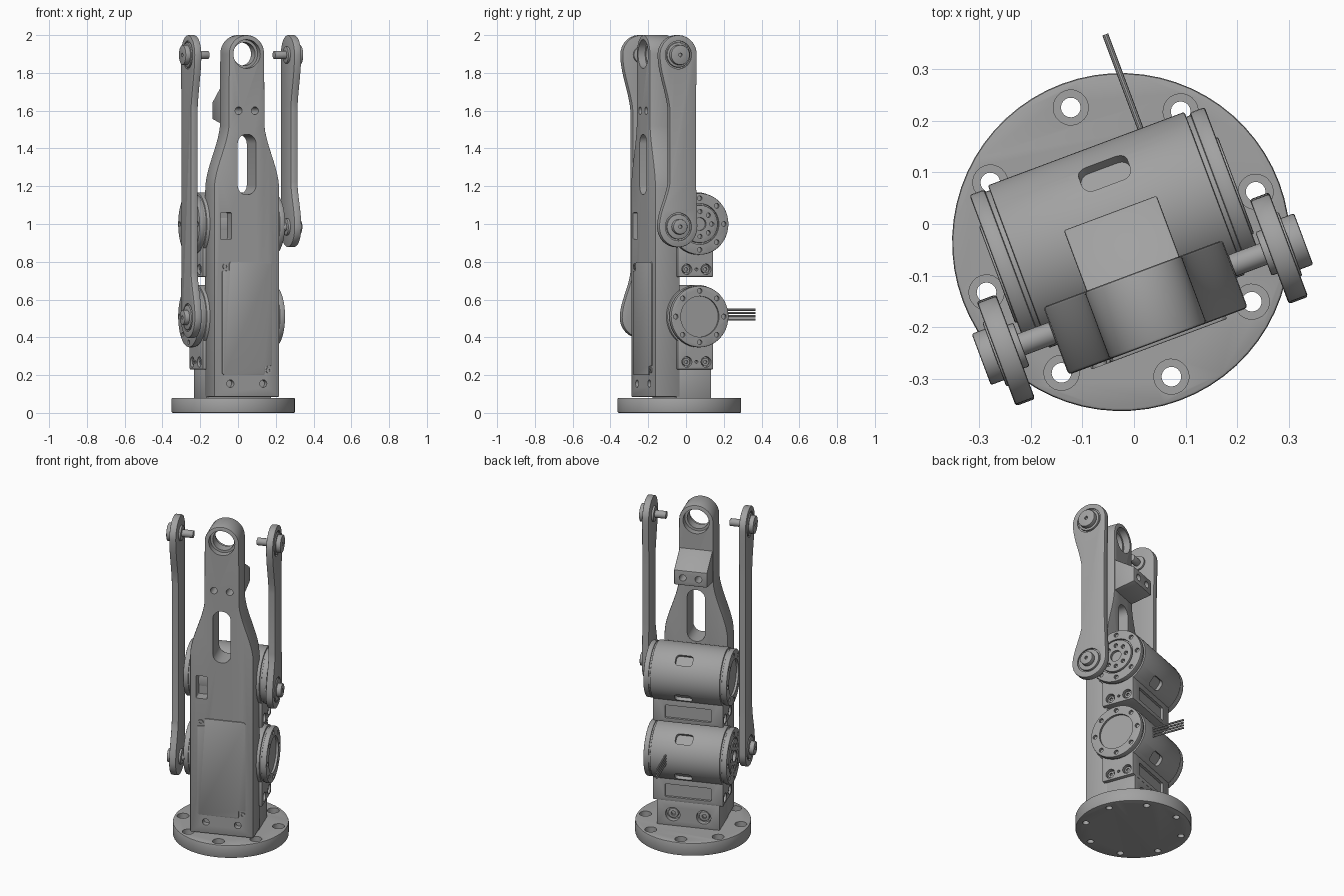
import bpy, bmesh
from math import sin, cos, pi, radians
from mathutils import Matrix

if "Cube" in bpy.data.objects:
    bpy.data.objects.remove(bpy.data.objects["Cube"])

# The whole mechanism is turned on its base
PLACE = Matrix.Translation((-0.025, -0.035, 0)) @ Matrix.Rotation(radians(20.5), 4, 'Z')

grey = bpy.data.materials.new("machined grey")
grey.use_nodes = True
grey.diffuse_color = (0.36, 0.36, 0.36, 1)
grey.node_tree.nodes["Principled BSDF"].inputs["Base Color"].default_value = grey.diffuse_color

AXES = {'x': lambda p, t: (t, p[0], p[1]),
        'y': lambda p, t: (p[0], t, p[1]),
        'z': lambda p, t: (p[0], p[1], t)}
parts, cutters = [], []


# Outlines
def arc(cx, cy, r, start=0, end=2 * pi, n=40):
    full = end - start > 6.2
    return [(cx + r * cos(start + (end - start) * i / n), cy + r * sin(start + (end - start) * i / n))
            for i in range(n if full else n + 1)]


def rounded(cx, cy, w, h, r):
    pts = []
    for i, (sx, sy) in enumerate(((1, 1), (-1, 1), (-1, -1), (1, -1))):
        pts += arc(cx + sx * (w - r), cy + sy * (h - r), r, i * pi / 2, (i + 1) * pi / 2, 6)
    return pts


def rect(x0, x1, y0, y1):
    return [(x0, y0), (x1, y0), (x1, y1), (x0, y1)]


def ease(a, b, z0, z1, n=12):
    return [(a + (b - a) * (t * t * (3 - 2 * t)), z0 + (z1 - z0) * t) for t in (i / n for i in range(1, n))]


# Solids: each is (outline, axis, start, end)
def solid(name, *prisms, bevel=0.0, cutter=False, turn=None):
    bm = bmesh.new()
    for pts, axis, a, b in prisms:
        lo = [bm.verts.new(AXES[axis](p, a)) for p in pts]
        hi = [bm.verts.new(AXES[axis](p, b)) for p in pts]
        bm.faces.new(lo)
        bm.faces.new(hi)
        for i in range(len(pts)):
            j = (i + 1) % len(pts)
            bm.faces.new((lo[i], lo[j], hi[j], hi[i]))
    bmesh.ops.recalc_face_normals(bm, faces=bm.faces)
    if turn:
        bmesh.ops.transform(bm, matrix=turn, verts=bm.verts)
    mesh = bpy.data.meshes.new(name)
    bm.to_mesh(mesh)
    bm.free()
    mesh.materials.append(grey)
    ob = bpy.data.objects.new(name, mesh)
    bpy.context.collection.objects.link(ob)
    ob.matrix_basis = PLACE
    if bevel:
        mod = ob.modifiers.new("edges", 'BEVEL')
        mod.width, mod.segments, mod.limit_method, mod.angle_limit = bevel, 2, 'ANGLE', radians(40)
    (cutters if cutter else parts).append(ob)
    return ob


def cut(target, *prisms, turn=None):
    tool = solid("cutter", *prisms, cutter=True, turn=turn)
    tool.hide_render = True
    mod = target.modifiers.new("cut", 'BOOLEAN')
    mod.operation, mod.solver, mod.object = 'DIFFERENCE', 'EXACT', tool


# Base flange with counterbored holes
base = solid("base_flange", (arc(0, 0, 0.327, n=64), 'z', 0, 0.08), bevel=0.006)
spots = arc(0, 0, 0.278, n=8)
cut(base, *[(arc(x, y, 0.034, n=24), 'z', 0.045, 0.1) for x, y in spots])
cut(base, *[(arc(x, y, 0.019, n=24), 'z', -0.1, 0.06) for x, y in spots])

# Main link: wide body narrowing to a ringed neck
FRONT, BACK = -0.205, -0.065
outline = [(-0.185, 0.085), (0.185, 0.085), (0.185, 1.18)] + ease(0.185, 0.1, 1.18, 1.55)
outline += arc(0, 1.9, 0.1, 0, pi, 24)
outline += ease(-0.1, -0.185, 1.55, 1.18) + [(-0.185, 1.18)]
body = solid("main_link", (outline, 'y', FRONT, BACK), bevel=0.006)
cut(body, (arc(0, 1.9, 0.062), 'y', -0.3, 0.1), (rounded(0, 1.315, 0.052, 0.16, 0.05), 'y', -0.3, 0.1))
cut(body, (arc(0, 1.9, 0.076), 'y', -0.3, -0.165), (rounded(-0.118, 0.99, 0.032, 0.07, 0.006), 'y', -0.3, -0.14))
cut(body, (arc(0, 1.9, 0.076), 'y', -0.105, 0.1),
    *[(arc(s * 0.093, 0.155, 0.02, n=20), 'y', -0.3, -0.17) for s in (-1, 1)])

# Sloped stop block behind the neck, sharing its through holes with it
stop = solid("stop_block", ([(-0.07, 1.73), (0.06, 1.645), (0.06, 1.555), (-0.07, 1.53)], 'x', -0.096, 0.096),
             bevel=0.004)
for ob in (body, stop):
    cut(ob, *[(arc(s * 0.046, 1.6, 0.02, n=20), 'y', -0.3, 0.2) for s in (-1, 1)])

# Access cover with two notched corners and screws
cover = [(-0.14, 0.21), (-0.13, 0.2), (0.095, 0.2), (0.1, 0.21), (0.1, 0.245), (0.14, 0.25), (0.14, 0.79),
         (0.13, 0.8), (-0.095, 0.8), (-0.1, 0.79), (-0.1, 0.755), (-0.14, 0.75)]
solid("front_cover", (cover, 'y', FRONT - 0.006, FRONT + 0.01), bevel=0.002)
for s in (-1, 1):
    screw = solid("cover_screw", (arc(s * 0.122, 0.5 - s * 0.275, 0.015, n=20), 'y', FRONT - 0.006, FRONT + 0.01))
    cut(screw, (arc(s * 0.122, 0.5 - s * 0.275, 0.008, n=6), 'y', -0.3, FRONT))

# Foot behind the body, bolted from the back
foot = solid("foot_block", (rect(-0.183, 0.183, 0.075, 0.235), 'y', BACK - 0.02, 0.113), bevel=0.005)
cut(foot, *[(arc(s * 0.09, 0.15, 0.042, n=28), 'y', 0.08, 0.2) for s in (-1, 1)])
for s in (-1, 1):
    bolt = solid("foot_bolt", (arc(s * 0.09, 0.15, 0.03, n=24), 'y', 0.05, 0.1), bevel=0.003)
    cut(bolt, (arc(s * 0.09, 0.15, 0.014, n=6), 'y', 0.085, 0.2))

# Motors: barrel, end caps and bracket
MV = 0.025


def motor(name, z, horn_side):
    barrel = solid(name + "_barrel", (arc(MV, z, 0.168, n=64), 'x', -0.203, 0.203), bevel=0.004)
    for angle in (-42, -128):
        turn = Matrix.Translation((0.017, MV, z)) @ Matrix.Rotation(radians(angle), 4, 'X')
        cut(barrel, (rounded(0, 0, 0.05, 0.032, 0.02), 'z', 0.145, 0.2), turn=turn)
    bracket = solid(name + "_bracket", (rect(-0.205, 0.205, z - 0.28, z - 0.08), 'y', BACK - 0.02, 0.115), bevel=0.005)
    cut(bracket, (rounded(0, z - 0.215, 0.135, 0.04, 0.008), 'y', 0.1, 0.2))
    for s in (-1, 1):
        cut(bracket, *[(arc(MV - 0.005 + d, z - 0.24, r, n=20), 'x', s * 0.18, s * 0.3)
                       for d, r in ((-0.054, 0.028), (0, 0.008), (0.054, 0.028))])
        for d in (-0.054, 0.054):
            bolt = solid(name + "_bracket_bolt", (arc(MV - 0.005 + d, z - 0.24, 0.02, n=20), 'x', s * 0.17, s * 0.195))
            cut(bolt, (arc(MV - 0.005 + d, z - 0.24, 0.01, n=6), 'x', s * 0.185, s * 0.3))
        # End cap with a ring of screw holes around a recessed centre
        solid(name + "_seam", (arc(MV, z, 0.158, n=48), 'x', s * 0.195, s * 0.22))
        cap = solid(name + "_cap", (arc(MV, z, 0.163, n=48), 'x', s * 0.212, s * 0.243), bevel=0.005)
        cut(cap, (arc(MV, z, 0.108), 'x', s * 0.23, s * 0.3),
            *[(arc(y, w, 0.013, n=16), 'x', s * 0.228, s * 0.3) for y, w in arc(MV, z, 0.136, n=8)])
        if s == horn_side:
            horn = solid(name + "_horn", (arc(MV, z, 0.1), 'x', s * 0.22, s * 0.247), bevel=0.003)
            cut(horn, (arc(MV, z, 0.034, n=24), 'x', s * 0.225, s * 0.3),
                *[(arc(y, w, 0.012, n=16), 'x', s * 0.228, s * 0.3) for y, w in arc(MV, z, 0.066, n=8)])


motor("lower_motor", 0.51, -1)
motor("upper_motor", 1.0, 1)

# Cable leaving the lower motor
for i in range(4):
    z = 0.495 + i * 0.017
    solid("cable_wire", (arc(0.112, z, 0.006, n=10), 'y', 0.13, 0.387))

# Side rods with a waist cut in from the front edge
RV, TOP = -0.118, 1.895


def rod(name, s, low):
    waist = -0.165
    pts = arc(RV, low, 0.108, pi, 2 * pi, 24) + ease(RV + 0.108, RV + 0.1, low, low + 0.3)
    pts += ease(RV + 0.1, RV + 0.105, TOP - 0.3, TOP) + arc(RV, TOP, 0.105, 0, pi, 24)
    pts += ease(RV - 0.105, waist, TOP, TOP - 0.32) + ease(waist, RV - 0.108, low + 0.26, low)
    bar = solid(name, (pts, 'x', s * 0.262, s * 0.302), bevel=0.005)
    cut(bar, *[(arc(RV, z, 0.074), 'x', s * 0.294, s * 0.4) for z in (low, TOP)])
    for z, inner in ((low, 0.235), (TOP, 0.185)):
        solid(name + "_bearing", (arc(RV, z, 0.066), 'x', s * 0.27, s * 0.306), bevel=0.003)
        hub = solid(name + "_hub", (arc(RV, z, 0.053 if z == TOP else 0.04, n=32), 'x', s * 0.29, s * 0.333), bevel=0.004)
        cut(hub, (arc(RV, z, 0.01, n=12), 'x', s * 0.32, s * 0.4))
        solid(name + "_pin", (arc(RV, z, 0.022, n=24), 'x', s * inner, s * 0.28), bevel=0.003)
        solid(name + "_collar", (arc(RV, z, 0.045, n=28), 'x', s * 0.25, s * 0.28), bevel=0.003)


rod("short_side_rod", 1, 0.985)
rod("long_side_rod", -1, 0.505)

# Bake the modifiers, drop the cutters, smooth the round surfaces
deps = bpy.context.evaluated_depsgraph_get()
baked = [bpy.data.meshes.new_from_object(ob.evaluated_get(deps)) for ob in parts]
for ob, mesh in zip(parts, baked):
    ob.modifiers.clear()
    ob.data = mesh
    mesh.name = ob.name
for tool in cutters:
    bpy.data.objects.remove(tool)
bpy.ops.object.select_all(action='DESELECT')
for ob in parts:
    ob.select_set(True)
bpy.context.view_layer.objects.active = body
bpy.ops.object.shade_smooth_by_angle(angle=radians(25))
